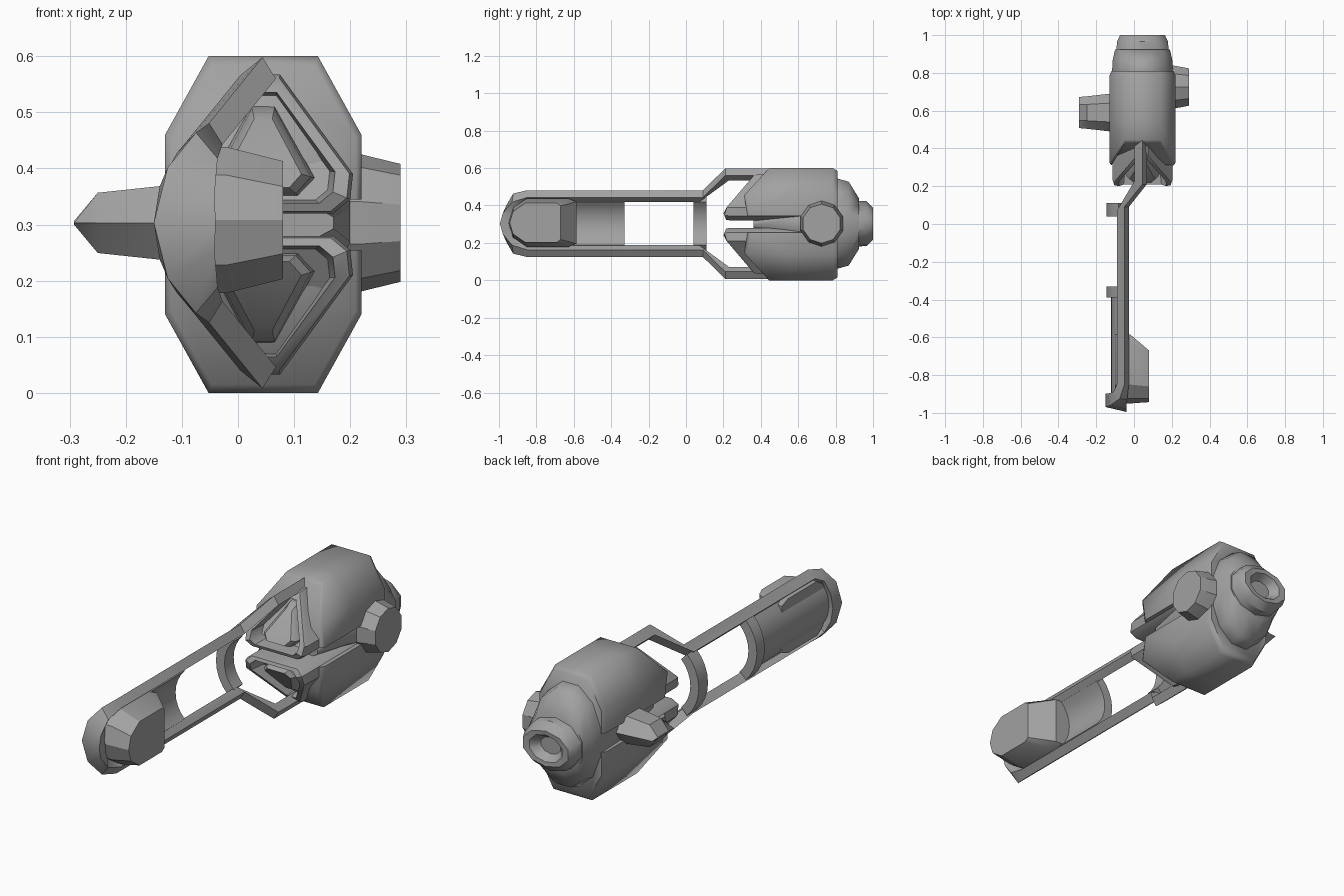
import bpy, bmesh, math

cube = bpy.data.objects.get("Cube")
if cube:
    bpy.data.objects.remove(cube, do_unlink=True)

# One grey metal for the whole model
GREY = (0.36, 0.36, 0.36, 1)
metal = bpy.data.materials.new("grey_metal")
metal.use_nodes = True
metal.diffuse_color = GREY
bsdf = metal.node_tree.nodes["Principled BSDF"]
bsdf.inputs["Base Color"].default_value = GREY
bsdf.inputs["Roughness"].default_value = 0.7

CX, CZ = 0.045, 0.303      # engine centre line
AX = 0.06                  # axis of the curved handle
R = 0.21                   # outer radius of the curved handle


def loft(name, rings, angle=35, flip_z=False):
    """Skin a series of equal rings, cap the ends, optionally flip about mid height."""
    bm = bmesh.new()
    loops = []
    for ring in rings:
        loops.append([bm.verts.new((x, y, 0.6 - z if flip_z else z)) for x, y, z in ring])
    n = len(loops[0])
    for a, b in zip(loops, loops[1:]):
        for i in range(n):
            j = (i + 1) % n
            bm.faces.new((a[i], a[j], b[j], b[i]))
    bm.faces.new(loops[0])
    bm.faces.new(loops[-1])
    bmesh.ops.recalc_face_normals(bm, faces=bm.faces)
    mesh = bpy.data.meshes.new(name)
    bm.to_mesh(mesh)
    bm.free()
    mesh.materials.append(metal)
    obj = bpy.data.objects.new(name, mesh)
    bpy.context.collection.objects.link(obj)
    bpy.ops.object.select_all(action="DESELECT")
    obj.select_set(True)
    bpy.context.view_layer.objects.active = obj
    bpy.ops.object.shade_smooth_by_angle(angle=math.radians(angle))
    return obj


def ngon(n, phase=0.0):
    return [(math.cos(math.tau * (i + phase) / n), math.sin(math.tau * (i + phase) / n))
            for i in range(n)]


def polar(r, deg, y):
    a = math.radians(deg)
    return (AX - r * math.cos(a), y, CZ + r * math.sin(a))


# Frame: one bent square bar, running down the top rail, round the tip and back
half = [  # outer edge y, angle, inner edge y, angle, inner radius, spread
    (0.45, 58, 0.45, 44, 0.165, 1),
    (0.21, 58, 0.23, 44, 0.165, 1),
    (0.09, 58, 0.07, 44, 0.165, 0),
    (-0.85, 58, -0.85, 44, 0.165, 0),
    (-0.93, 50, -0.90, 36, 0.15, 0),
    (-0.98, 28, -0.93, 18, 0.115, 0),
    (-0.995, 0, -0.94, 0, 0.10, 0),
]


def bar_ring(yo, ao, yi, ai, rin, spread, side):
    slant = (0.165 - rin) * 0.4
    corners = [polar(R, side * ao, yo + slant), polar(R, side * ai, yi + slant * 1.6),
               polar(rin, side * ai, yi), polar(rin, side * ao, yo)]
    return [(x + 0.095 * spread, y, z + 0.117 * spread * side) for x, y, z in corners]


rings = [bar_ring(*s, 1) for s in half] + [bar_ring(*s, -1) for s in half[-2::-1]]
loft("handle_frame", rings)


# Curved cross pieces and grip pad between the rails
def arc_plate(name, y0, y1, r0, r1, span=46, steps=8):
    rings = []
    for i in range(steps + 1):
        a = -span + 2 * span * i / steps
        rings.append([polar(r0, a, y0), polar(r1, a, y0), polar(r1, a, y1), polar(r0, a, y1)])
    loft(name, rings)


arc_plate("grip_pad", -0.91, -0.36, 0.16, 0.182)
arc_plate("pad_end_bar", -0.39, -0.33, 0.16, 0.205)
arc_plate("rail_cross_bar", 0.04, 0.11, 0.16, 0.205)

# Rounded block inside the tip of the handle
base = [(-0.585, 0.112), (-0.63, 0.13), (-0.85, 0.13), (-0.925, 0.08), (-0.95, 0)]
face = [(-0.67, 0.09), (-0.69, 0.105), (-0.86, 0.105), (-0.925, 0.06), (-0.943, 0)]


def block_ring(x, prof):
    pts = prof + [(y, -h) for y, h in prof[-2::-1]]
    return [(x, y, CZ + 0.005 + h) for y, h in pts]


loft("handle_block", [block_ring(-0.10, base), block_ring(-0.02, base), block_ring(0.08, face)], 30)

# Engine halves: outer cowl, open jaw and its inner wedge, repeated upside down
cowl = [(0.175, 0.345, 0.33), (0.175, 0.46, 0.31), (0.0975, 0.60, 0.43)]
jaw = [(0.125, 0.32), (0.155, 0.345), (0.16, 0.39), (0.03, 0.567)]
wedge = [(0.058, 0.355), (0.085, 0.385), (0.02, 0.508)]


def both_sides(prof):
    return prof + [(-p[0],) + tuple(p[1:]) for p in reversed(prof)]


def cowl_ring(scale, y=None, back=0.0):
    return [(CX + x * scale, (front + back) if y is None else y, 0.345 + (z - 0.345) * scale)
            for x, z, front in both_sides(cowl)]


def jaw_ring(prof, scale, back):
    """Ring lying on the raked front plane, scaled about the jaw centre."""
    out = []
    for x, z in both_sides(prof):
        zz = 0.41 + (z - 0.41) * scale
        rake = 0.2 + max(0.0, zz - 0.37) * 0.85 + max(0.0, 0.36 - zz) * 0.4
        out.append((CX + x * scale, rake + back, zz))
    return out


for side, flip in (("upper", False), ("lower", True)):
    loft(side + "_cowl",
         [cowl_ring(0.94), cowl_ring(1, None, 0.015), cowl_ring(1, 0.55),
          cowl_ring(1, 0.785), cowl_ring(0.94, 0.81)], 62, flip)
    rear = [(CX + x, 0.62, z) for x, z in both_sides(jaw)]
    loft(side + "_jaw",
         [rear, jaw_ring(jaw, 1, 0.02), jaw_ring(jaw, 0.96, 0),
          jaw_ring(jaw, 0.80, 0), jaw_ring(jaw, 0.74, 0.08)], 40, flip)
    loft(side + "_jaw_wedge",
         [jaw_ring(wedge, 1.08, 0.09), jaw_ring(wedge, 1, 0.04), jaw_ring(wedge, 0.8, 0.02)],
         30, flip)


# Turned parts along the engine axis
def barrel(name, n, stations, angle, phase=0.5):
    loft(name, [[(CX + c * rx, y, CZ + s * rz) for c, s in ngon(n, phase)]
                for y, rx, rz in stations], angle)


barrel("engine_core", 12, [(0.36, 0.13, 0.04), (0.6, 0.16, 0.13), (0.79, 0.168, 0.255),
                           (0.87, 0.163, 0.232), (0.925, 0.15, 0.14)], 45)
barrel("exhaust_nozzle", 10, [(0.84, 0.15, 0.125), (0.965, 0.142, 0.12), (1.0, 0.125, 0.085),
                              (0.998, 0.09, 0.065), (0.96, 0.055, 0.04)], 40)


# Side pods
def side_pod(name, n, phase, cy, stations):
    loft(name, [[(x, cy + c * ry, CZ + s * rz) for c, s in ngon(n, phase)]
                for x, ry, rz in stations], 30)


side_pod("left_side_pod", 10, 0.5, 0.725,
         [(0.12, 0.128, 0.128), (0.22, 0.118, 0.122), (0.29, 0.104, 0.105)])
side_pod("right_side_fin", 6, 0, 0.59,
         [(-0.08, 0.105, 0.083), (-0.25, 0.086, 0.062), (-0.292, 0.082, 0.004)])
